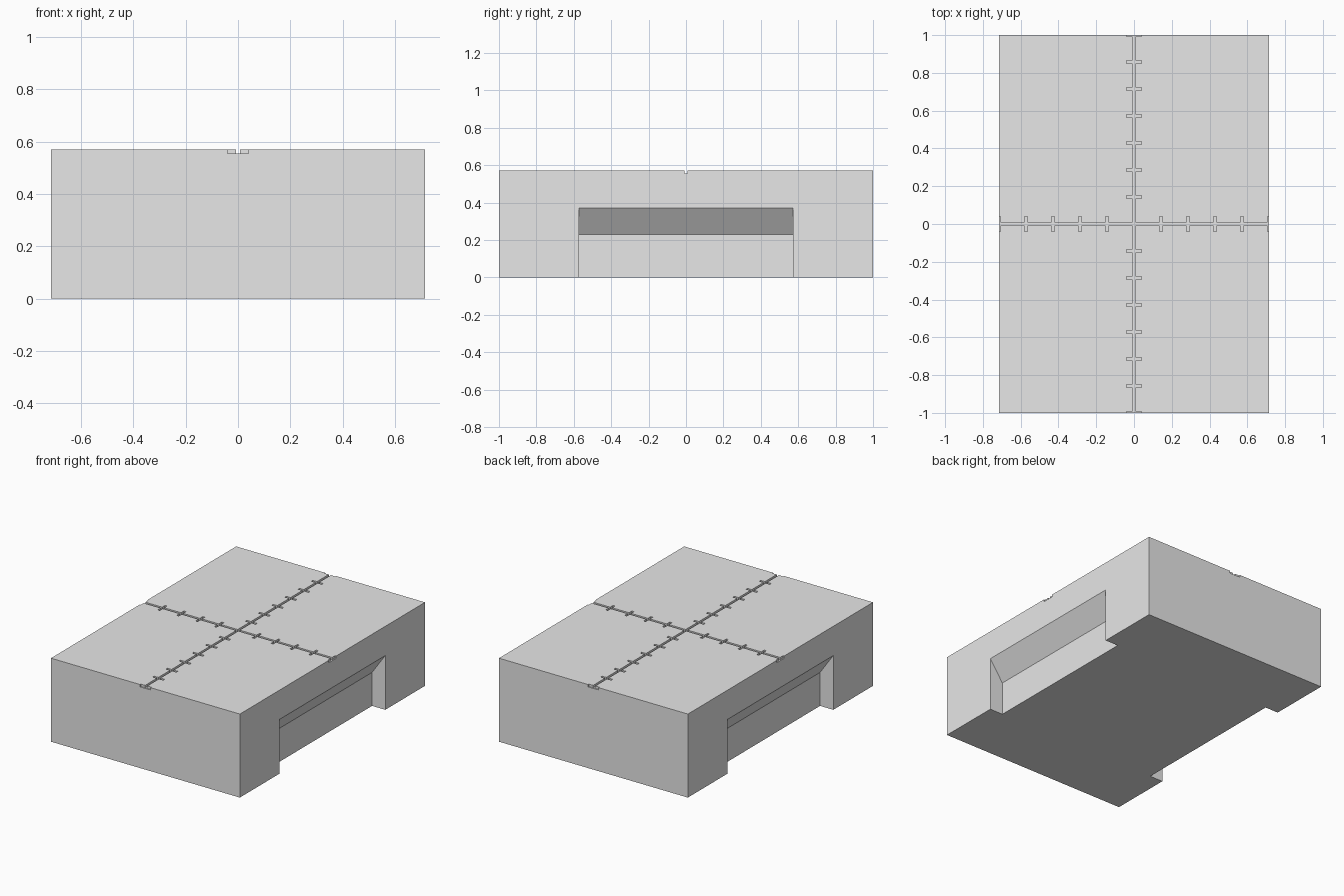
import bpy
import bmesh
from mathutils import Matrix, Vector

if "Cube" in bpy.data.objects:
    bpy.data.objects.remove(bpy.data.objects["Cube"], do_unlink=True)

W, L, H = 1.0 / 0.7, 2.0, 0.571      # block width, length, height
STEP = 1.0 / 7.0                     # spacing of the ruler ticks
DEPTH = 0.016                        # groove depth
HALF = 0.008                         # groove half width
TICK = 0.04                          # tick half length

grey = bpy.data.materials.new("light_grey")
grey.use_nodes = True
grey.diffuse_color = (0.8, 0.8, 0.8, 1)
grey.node_tree.nodes["Principled BSDF"].inputs["Base Color"].default_value = (0.8, 0.8, 0.8, 1)


def make_object(name, bm):
    bmesh.ops.recalc_face_normals(bm, faces=bm.faces)
    mesh = bpy.data.meshes.new(name)
    bm.to_mesh(mesh)
    bm.free()
    mesh.materials.append(grey)
    obj = bpy.data.objects.new(name, mesh)
    bpy.context.collection.objects.link(obj)
    return obj


def add_box(bm, x0, x1, y0, y1, z0, z1):
    centre = Vector((x0 + x1, y0 + y1, z0 + z1)) / 2
    size = Matrix.Diagonal((x1 - x0, y1 - y0, z1 - z0, 1))
    bmesh.ops.create_cube(bm, size=1, matrix=Matrix.Translation(centre) @ size)


def overlaps(a, b):
    return a[0] < b[1] and b[0] < a[1]


# Core up to the groove floor, with a sloped hand recess under each long side
GRIP_Y, GRIP_DEPTH, GRIP_LOW, GRIP_TOP = 0.571, 0.10, 0.229, 0.371
FLOOR = H - DEPTH


def add_prism(bm, profile, y0, y1):
    verts = [bm.verts.new((x, y0, z)) for x, z in profile]
    face = bm.faces.new(verts)
    out = bmesh.ops.extrude_face_region(bm, geom=[face])
    moved = [v for v in out["geom"] if isinstance(v, bmesh.types.BMVert)]
    bmesh.ops.translate(bm, verts=moved, vec=(0, y1 - y0, 0))


bm = bmesh.new()
add_box(bm, -W / 2, W / 2, -L / 2, L / 2, 0, H)
block = make_object("grip_block", bm)

# Cutter for both hand recesses
bm = bmesh.new()
slope = (GRIP_TOP - GRIP_LOW) / GRIP_DEPTH
for s in (-1, 1):
    profile = [(s * (W / 2 - GRIP_DEPTH), -0.1),
               (s * (W / 2 + 0.1), -0.1),
               (s * (W / 2 + 0.1), GRIP_TOP + 0.1 * slope),
               (s * (W / 2 - GRIP_DEPTH), GRIP_LOW)]
    add_prism(bm, profile, -GRIP_Y, GRIP_Y)
recess_cutter = make_object("recess_cutter", bm)


# Cutter for the crossed ruler grooves: one flat outline, extruded upward
def near(v, count):
    return any(abs(v - i * STEP) < HALF for i in range(-count, count + 1))


def cell_cuts(limit, count):
    cuts = {-limit - 0.05, limit + 0.05, -TICK, TICK}
    for i in range(-count, count + 1):
        cuts |= {i * STEP - HALF, i * STEP + HALF}
    return sorted(cuts)


bm = bmesh.new()
xs, ys = cell_cuts(W / 2, 5), cell_cuts(L / 2, 7)
grid = {}


def vert(i, j):
    if (i, j) not in grid:
        grid[i, j] = bm.verts.new((xs[i], ys[j], FLOOR))
    return grid[i, j]


for i in range(len(xs) - 1):
    for j in range(len(ys) - 1):
        x, y = (xs[i] + xs[i + 1]) / 2, (ys[j] + ys[j + 1]) / 2
        # the end ticks run out past the block's edges
        tick_x = near(x, 5) or abs(x) > W / 2
        tick_y = near(y, 7) or abs(y) > L / 2
        if (abs(x) < HALF or abs(y) < HALF
                or (abs(y) < TICK and tick_x) or (abs(x) < TICK and tick_y)):
            bm.faces.new([vert(i, j), vert(i + 1, j), vert(i + 1, j + 1), vert(i, j + 1)])
out = bmesh.ops.extrude_face_region(bm, geom=bm.faces[:])
moved = [v for v in out["geom"] if isinstance(v, bmesh.types.BMVert)]
bmesh.ops.translate(bm, verts=moved, vec=(0, 0, 0.1))
groove_cutter = make_object("groove_cutter", bm)

# Cut the recesses and grooves
for cutter in (recess_cutter, groove_cutter):
    cut = block.modifiers.new(cutter.name, 'BOOLEAN')
    cut.operation = 'DIFFERENCE'
    cut.solver = 'EXACT'
    cut.object = cutter

# Bake the cuts and drop the cutters
bpy.context.view_layer.update()
depsgraph = bpy.context.evaluated_depsgraph_get()
result = bpy.data.meshes.new_from_object(block.evaluated_get(depsgraph))
block.modifiers.clear()
block.data = result
for cutter in (recess_cutter, groove_cutter):
    bpy.data.objects.remove(cutter, do_unlink=True)
